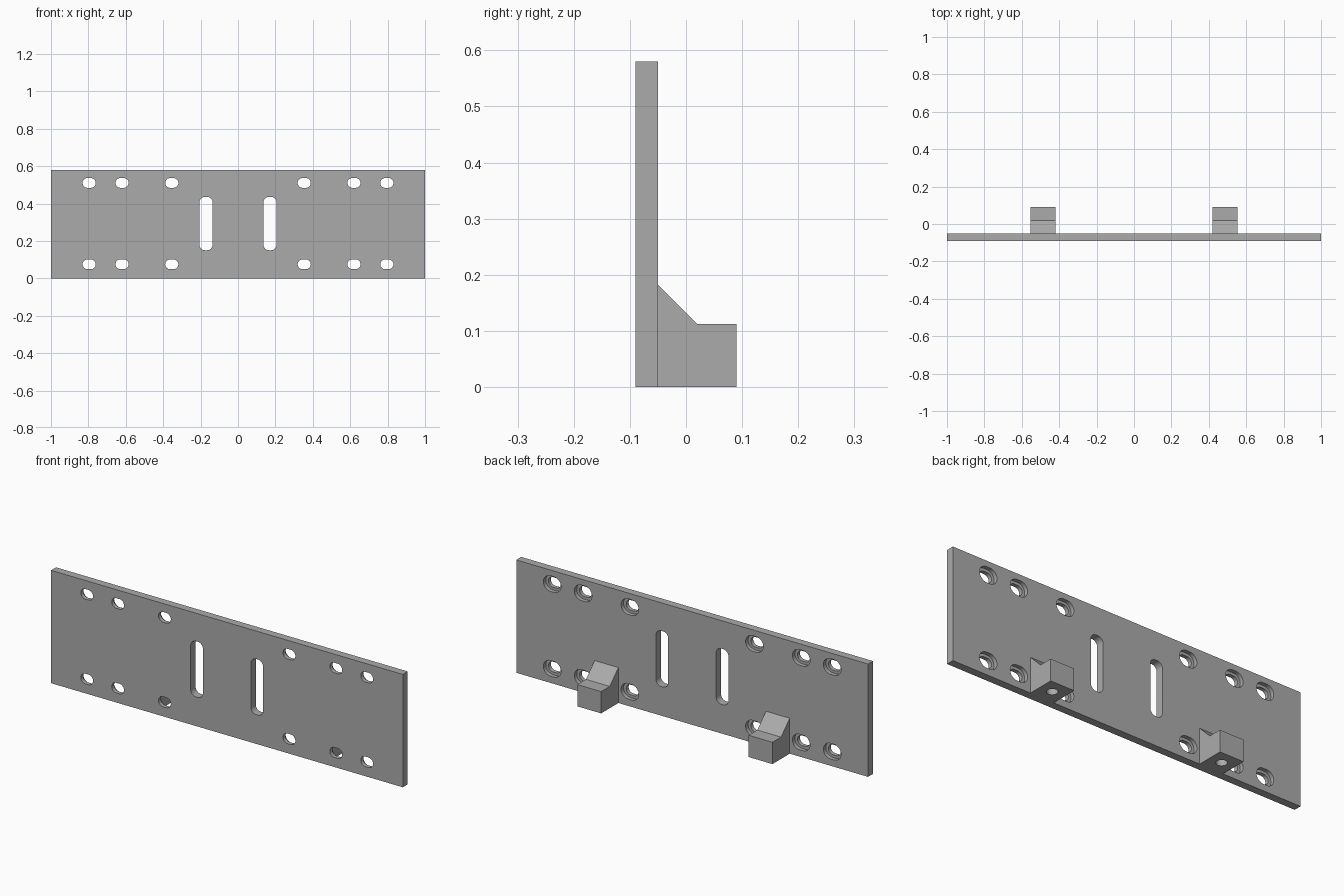
import bpy
import bmesh
from math import sin, cos, pi, radians
from mathutils import Vector

cube = bpy.data.objects.get("Cube")
if cube:
    bpy.data.objects.remove(cube, do_unlink=True)

grey = bpy.data.materials.new("steel grey")
grey.use_nodes = True
grey.diffuse_color = (0.41, 0.41, 0.41, 1)
grey.node_tree.nodes["Principled BSDF"].inputs["Base Color"].default_value = grey.diffuse_color

FRONT, BACK, HEIGHT = -0.09, -0.05, 0.58
MIDDLE = (FRONT + BACK) / 2


def add_prism(bm, points, offset):
    """Extrude a closed outline along the offset."""
    face = bm.faces.new([bm.verts.new(p) for p in points])
    new = bmesh.ops.extrude_face_region(bm, geom=[face])["geom"]
    verts = [v for v in new if isinstance(v, bmesh.types.BMVert)]
    bmesh.ops.translate(bm, vec=Vector(offset), verts=verts)


def make_object(name, bm):
    bmesh.ops.recalc_face_normals(bm, faces=bm.faces)
    mesh = bpy.data.meshes.new(name)
    bm.to_mesh(mesh)
    bm.free()
    mesh.materials.append(grey)
    obj = bpy.data.objects.new(name, mesh)
    bpy.context.collection.objects.link(obj)
    return obj


def rounded(cx, cz, w, h, r, y, steps=8):
    """Rounded rectangle outline in the plane of the plate."""
    points = []
    for i, (sx, sz) in enumerate([(1, 1), (-1, 1), (-1, -1), (1, -1)]):
        for k in range(steps + 1):
            a = (i + k / steps) * pi / 2
            points.append((cx + sx * (w / 2 - r) + r * cos(a), y,
                           cz + sz * (h / 2 - r) + r * sin(a)))
    bm = bmesh.new()
    bm.free()
    # drop points that coincide where two corners meet
    return [p for i, p in enumerate(points)
            if (Vector(p) - Vector(points[i - 1])).length > 1e-5]


def activate(obj):
    bpy.ops.object.select_all(action="DESELECT")
    obj.select_set(True)
    bpy.context.view_layer.objects.active = obj


def cut(target, bm):
    cutter = make_object("cutter", bm)
    cutter.hide_render = True
    mod = target.modifiers.new("cut", "BOOLEAN")
    mod.operation = "DIFFERENCE"
    mod.solver = "EXACT"
    mod.object = cutter
    activate(target)
    bpy.ops.object.modifier_apply(modifier=mod.name)
    bpy.data.objects.remove(cutter, do_unlink=True)


def finish(obj):
    activate(obj)
    bpy.ops.object.shade_smooth_by_angle(angle=radians(30))


# Plate
bm = bmesh.new()
add_prism(bm, [(-1, FRONT, 0), (1, FRONT, 0), (1, FRONT, HEIGHT), (-1, FRONT, HEIGHT)],
          (0, BACK - FRONT, 0))
plate = make_object("mounting_plate", bm)

# Through slots and the wider recesses behind the small ones
through, recess = bmesh.new(), bmesh.new()
for side in (-1, 1):
    add_prism(through, rounded(side * 0.171, 0.293, 0.07, 0.286, 0.03, FRONT - 0.1), (0, 0.3, 0))
    for x in (0.354, 0.62, 0.796):
        for z in (0.075, 0.51):
            add_prism(through, rounded(side * x, z, 0.07, 0.052, 0.026, FRONT - 0.1), (0, 0.3, 0))
            add_prism(recess, rounded(side * x, z, 0.1, 0.08, 0.04, MIDDLE), (0, 0.1, 0))
cut(plate, recess)
cut(plate, through)
finish(plate)

# Support blocks with a blind hole in the underside
profile = [(BACK, 0), (0.09, 0), (0.09, 0.112), (0.02, 0.112), (BACK, 0.182)]
for side, name in ((1, "left_support_block"), (-1, "right_support_block")):
    centre, width = side * 0.487, 0.135
    bm = bmesh.new()
    add_prism(bm, [(centre - width / 2, y, z) for y, z in profile], (width, 0, 0))
    block = make_object(name, bm)
    hole = bmesh.new()
    ring = [(centre + 0.026 * cos(k * pi / 16), 0.02 + 0.026 * sin(k * pi / 16), -0.05)
            for k in range(32)]
    add_prism(hole, ring, (0, 0, 0.13))
    cut(block, hole)
    finish(block)
